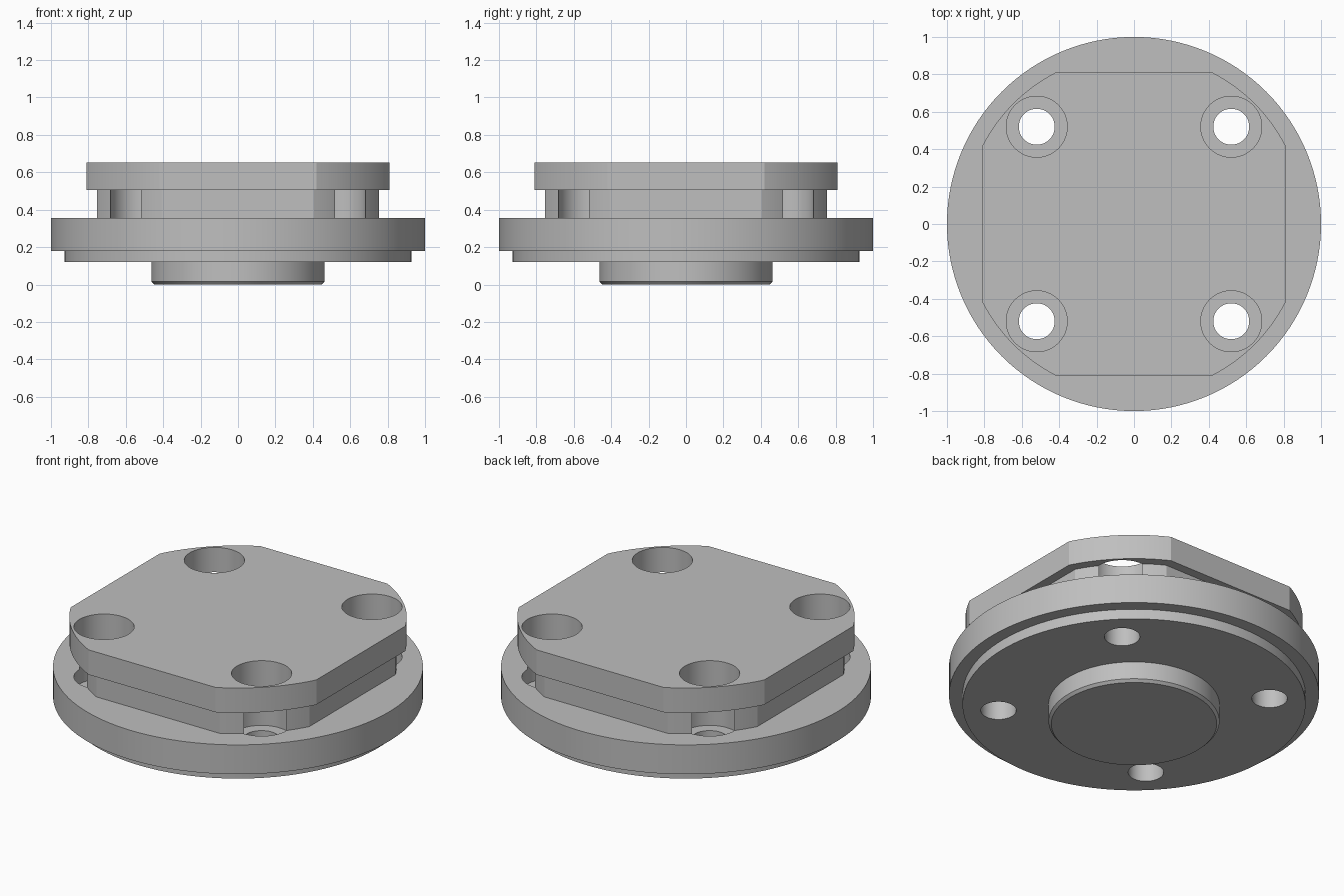
import bpy, bmesh
from math import cos, sin, atan2, sqrt, tau, radians

if "Cube" in bpy.data.objects:
    bpy.data.objects.remove(bpy.data.objects["Cube"])

BOLT = 0.52          # bolt offset along x and y
STEPS = 128

steel = bpy.data.materials.new("plain grey metal")
steel.use_nodes = True
GREY = (0.52, 0.52, 0.52, 1)
steel.diffuse_color = GREY
steel.node_tree.nodes["Principled BSDF"].inputs["Base Color"].default_value = GREY


def make_object(name, bm):
    bmesh.ops.recalc_face_normals(bm, faces=bm.faces)
    mesh = bpy.data.meshes.new(name)
    bm.to_mesh(mesh)
    bm.free()
    mesh.materials.append(steel)
    obj = bpy.data.objects.new(name, mesh)
    bpy.context.collection.objects.link(obj)
    return obj


def circle(radius, steps=STEPS):
    return [(radius * cos(tau * i / steps), radius * sin(tau * i / steps))
            for i in range(steps)]


def stack(bm, rings):
    """Skin closed loops of (outline, z, centre) into a capped solid."""
    loops = [[bm.verts.new((x + cx, y + cy, z)) for x, y in outline]
             for outline, z, (cx, cy) in rings]
    for low, high in zip(loops, loops[1:]):
        for i in range(len(low)):
            j = (i + 1) % len(low)
            bm.faces.new((low[i], low[j], high[j], high[i]))
    bm.faces.new(loops[0])
    bm.faces.new(loops[-1])


def turned(bm, profile, centre=(0, 0), steps=STEPS):
    stack(bm, [(circle(r, steps), z, centre) for r, z in profile])


def flatted_disc(half, radius, steps=16):
    """Outline of a disc with four flats."""
    start = atan2(half, sqrt(radius ** 2 - half ** 2))
    start = tau / 4 - start
    span = tau / 4 - 2 * start
    return [(radius * cos(a), radius * sin(a))
            for k in range(4) for i in range(steps + 1)
            for a in [k * tau / 4 + start + span * i / steps]]


# Round flange with stepped underside and chamfered spigot
bm = bmesh.new()
turned(bm, [(0.447, 0), (0.462, 0.015), (0.462, 0.12), (0.927, 0.12),
            (0.927, 0.18), (1, 0.18), (1, 0.355)])
flange = make_object("flange", bm)

# Neck and top plate, both discs with four flats
bm = bmesh.new()
stack(bm, [(flatted_disc(0.755, 0.857), z, (0, 0)) for z in (0.355, 0.505)])
neck = make_object("neck", bm)

bm = bmesh.new()
stack(bm, [(flatted_disc(0.81, 0.912), z, (0, 0)) for z in (0.505, 0.653)])
top_plate = make_object("top_plate", bm)

# Counterbored bolt holes
bm = bmesh.new()
for sx in (-1, 1):
    for sy in (-1, 1):
        turned(bm, [(0.096, -0.1), (0.096, 0.267), (0.163, 0.267), (0.163, 0.8)],
               (sx * BOLT, sy * BOLT), 64)
cutter = make_object("bolt_hole_cutter", bm)
cutter.hide_render = True

for part in (flange, neck, top_plate):
    cut = part.modifiers.new("bolt holes", "BOOLEAN")
    cut.operation = "DIFFERENCE"
    cut.solver = "EXACT"
    cut.object = cutter
    bpy.ops.object.select_all(action="DESELECT")
    bpy.context.view_layer.objects.active = part
    part.select_set(True)
    bpy.ops.object.modifier_apply(modifier=cut.name)
    bpy.ops.object.shade_smooth_by_angle(angle=radians(20))

bpy.data.objects.remove(cutter)
